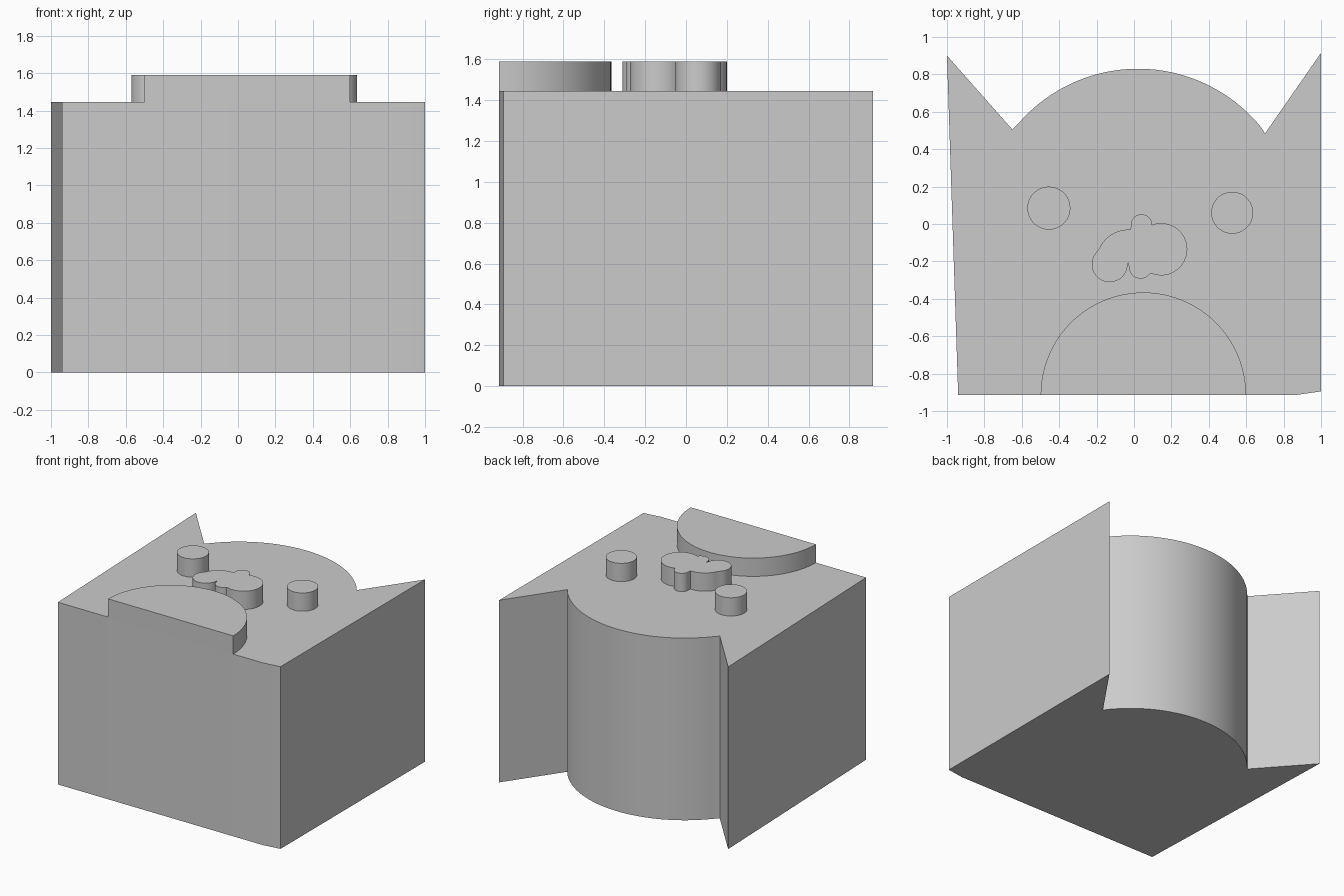
import bpy
import bmesh
from math import cos, sin, radians

cube = bpy.data.objects.get("Cube")
if cube:
    bpy.data.objects.remove(cube, do_unlink=True)

GREY = (0.6, 0.6, 0.6, 1.0)
TOP = 1.445      # top of the block
RAISED = 1.59    # top of the face features

grey = bpy.data.materials.new("plain grey")
grey.use_nodes = True
grey.diffuse_color = GREY
grey.node_tree.nodes["Principled BSDF"].inputs["Base Color"].default_value = GREY


def arc(cx, cy, r, start, end, steps=24):
    """Points along an arc, angles in degrees."""
    angles = [radians(start + (end - start) * i / steps) for i in range(steps + 1)]
    return [(cx + r * cos(a), cy + r * sin(a)) for a in angles]


def extrude_outline(name, outline, z0, z1, bottom=False):
    """Counter-clockwise outline raised into a solid; features sit open on the block."""
    bm = bmesh.new()
    low = [bm.verts.new((x, y, z0)) for x, y in outline]
    high = [bm.verts.new((x, y, z1)) for x, y in outline]
    bm.faces.new(high)
    if bottom:
        bm.faces.new(low[::-1])
    for i in range(len(low)):
        j = (i + 1) % len(low)
        bm.faces.new((low[i], low[j], high[j], high[i]))
    mesh = bpy.data.meshes.new(name)
    bm.to_mesh(mesh)
    bm.free()
    mesh.materials.append(grey)
    obj = bpy.data.objects.new(name, mesh)
    bpy.context.collection.objects.link(obj)
    bpy.ops.object.select_all(action="DESELECT")
    obj.select_set(True)
    bpy.context.view_layer.objects.active = obj
    bpy.ops.object.shade_smooth_by_angle(angle=radians(30))
    return obj


# Head block: pointed ears at the back corners, rounded crown between them
crown = arc(0.022, -0.017, 0.847, 36, 142, 40)
head = [(-0.94, -0.915), (0.86, -0.915), (1.0, -0.895), (1.0, 0.915),
        (0.70, 0.483)] + crown[1:-1] + [(-0.65, 0.505), (-1.0, 0.9)]
extrude_outline("head_block", head, 0, TOP, bottom=True)

# Eyes
extrude_outline("right_eye", arc(-0.455, 0.085, 0.115, 0, 350, 35), TOP, RAISED)
extrude_outline("left_eye", arc(0.525, 0.06, 0.112, 0, 350, 35), TOP, RAISED)

# Nose: one outline of overlapping round lobes
nose = (arc(0.04, -0.005, 0.057, 0, 185, 16)
        + [(-0.018, -0.03)]
        + arc(-0.03, -0.20, 0.17, 88, 155, 12)
        + arc(-0.13, -0.215, 0.096, 138, 355)
        + [(-0.031, -0.208)]
        + arc(0.035, -0.23, 0.062, 180, 325, 14)
        + arc(0.145, -0.135, 0.14, 250, 469))
extrude_outline("nose", nose, TOP, RAISED)

# Half-round mouth, flush with the front
extrude_outline("mouth", arc(0.05, -0.915, 0.549, 0, 180, 48), TOP, RAISED)
